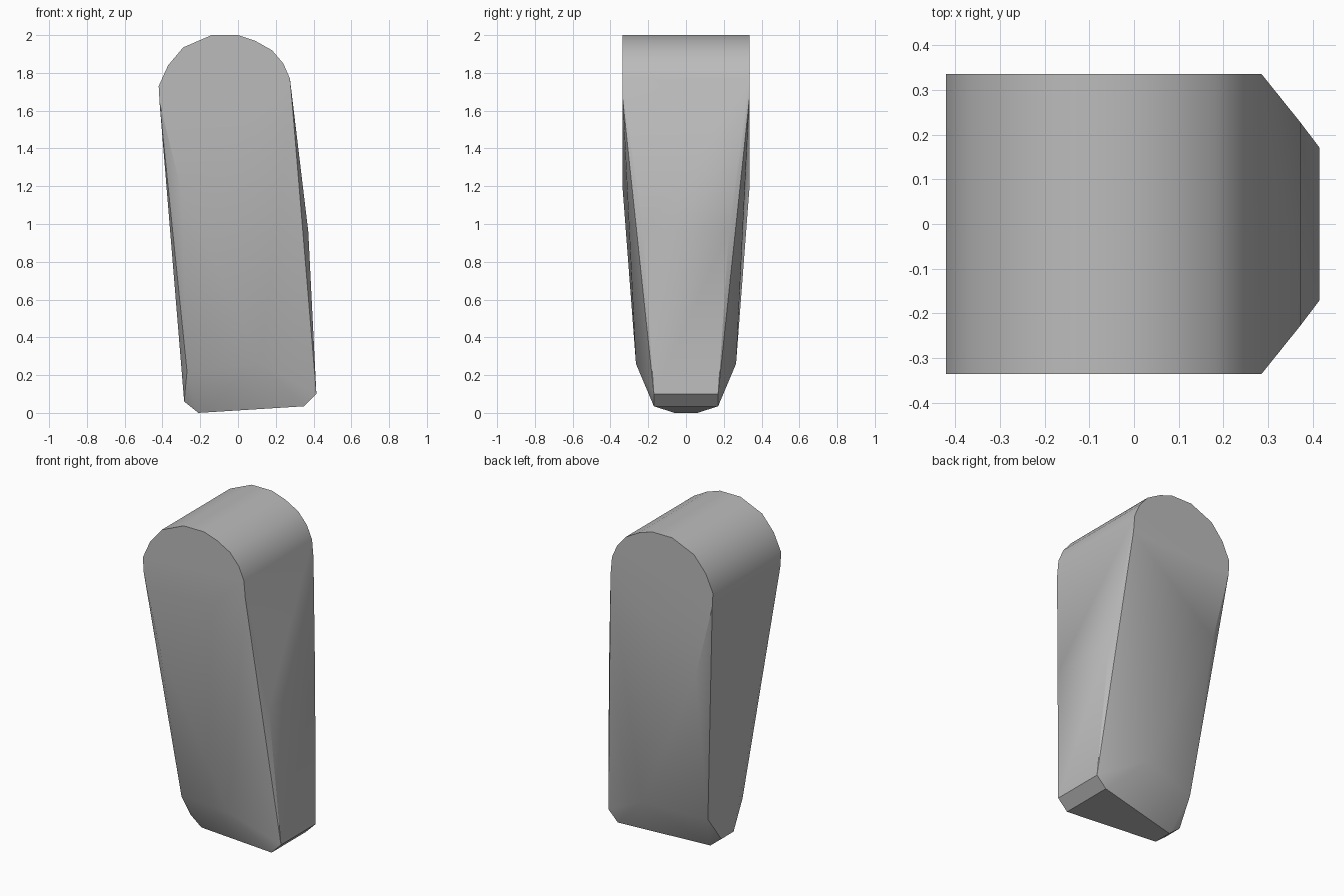
import bpy
import bmesh
import math

cube = bpy.data.objects.get("Cube")
if cube:
    bpy.data.objects.remove(cube, do_unlink=True)

# One plain grey
grey = bpy.data.materials.new("plain grey")
grey.use_nodes = True
colour = (0.5, 0.5, 0.5, 1)
grey.diffuse_color = colour
grey.node_tree.nodes["Principled BSDF"].inputs["Base Color"].default_value = colour

HALF = 0.335

# Rounded head outline, extruded at full depth
head = [(-0.415, 1.64), (-0.42, 1.73), (-0.37, 1.84), (-0.29, 1.935),
        (-0.14, 2.0), (0.0, 2.0), (0.09, 1.97), (0.18, 1.92),
        (0.24, 1.85), (0.275, 1.77), (0.285, 1.66)]
corners = [(x, HALF, z) for x, z in head]

# Tapering body: ridge, side edges and foot, one half in depth
corners += [
    (-0.30, HALF, 1.18),     # lowest point of the flat cheek
    (0.12, 0.265, 0.26),     # lower end of the ridge
    (0.372, 0.227, 0.96),    # front edge of the long side
    (0.415, 0.17, 0.10),     # foot bevel, upper
    (0.35, 0.17, 0.035),     # foot bevel, lower
    (-0.27, 0.17, 0.22),     # rear lower corner
    (-0.285, 0.06, 0.06),    # heel, upper
    (-0.21, 0.06, 0.0),      # heel, lower
]

# Mirror the half and wrap both in one faceted skin
bm = bmesh.new()
for side in (-1, 1):
    for x, y, z in corners:
        bm.verts.new((x, y * side, z))
hull = bmesh.ops.convex_hull(bm, input=bm.verts[:])
loose = [v for v in bm.verts if not v.link_faces]
bmesh.ops.delete(bm, geom=loose, context="VERTS")
bmesh.ops.dissolve_limit(bm, angle_limit=math.radians(1),
                         verts=bm.verts[:], edges=bm.edges[:])
bmesh.ops.recalc_face_normals(bm, faces=bm.faces[:])

mesh = bpy.data.meshes.new("tapered_block")
bm.to_mesh(mesh)
bm.free()
mesh.materials.append(grey)
block = bpy.data.objects.new("tapered_block", mesh)
bpy.context.collection.objects.link(block)

# Smooth the head and soft creases, keep the rims sharp
bpy.ops.object.select_all(action="DESELECT")
block.select_set(True)
bpy.context.view_layer.objects.active = block
bpy.ops.object.shade_smooth_by_angle(angle=math.radians(30))
